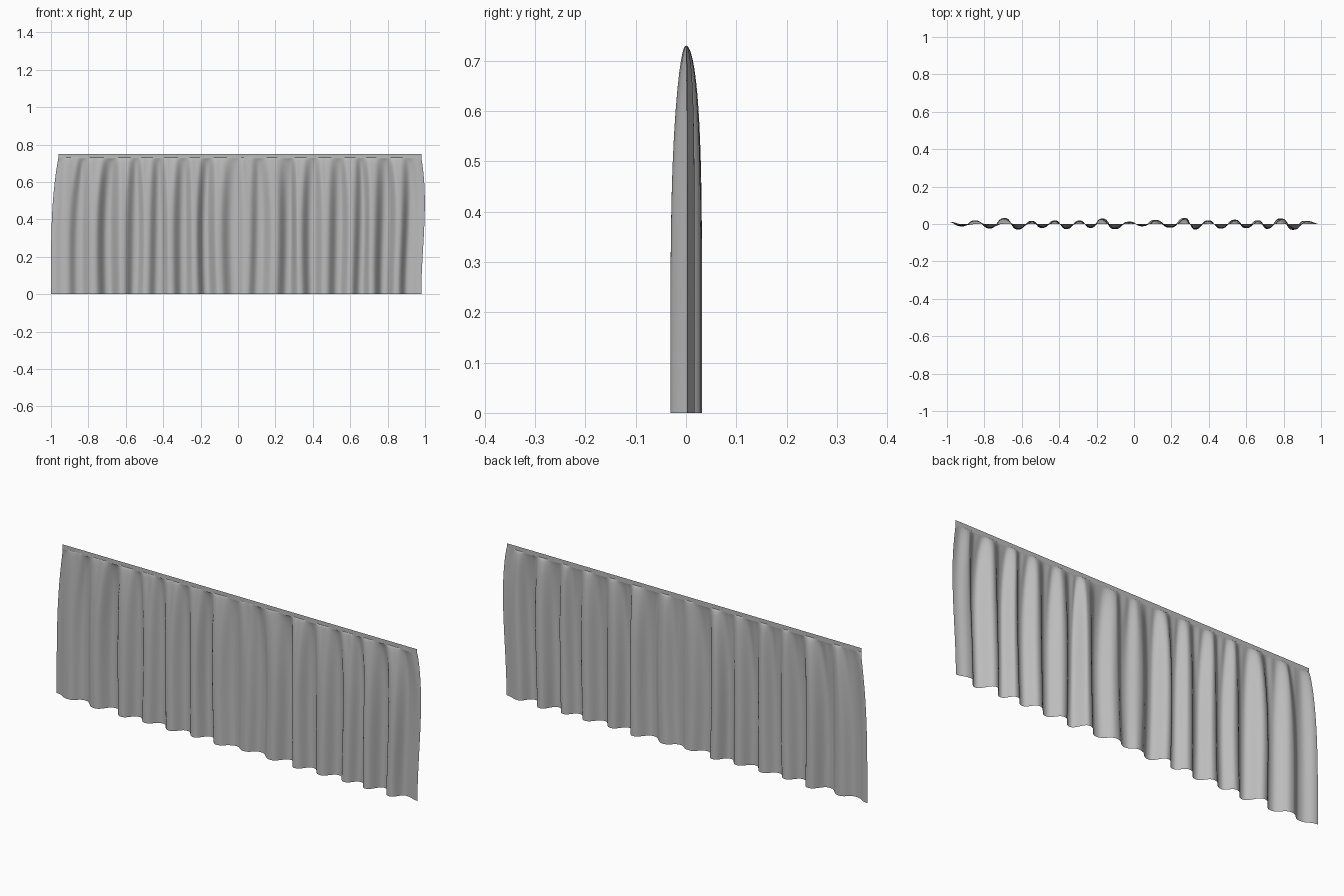
import bpy, bmesh, math, random

if "Cube" in bpy.data.objects:
    bpy.data.objects.remove(bpy.data.objects["Cube"], do_unlink=True)
random.seed(4)

DROP, TOP = 0.73, 0.75
# Hem outline: alternating front and back folds as (x, y)
FOLDS = [(-1.0, 0.012), (-0.92, -0.013), (-0.85, 0.02), (-0.77, -0.024), (-0.69, 0.032),
         (-0.62, -0.03), (-0.55, 0.016), (-0.495, -0.021), (-0.425, 0.019), (-0.36, -0.027),
         (-0.29, 0.019), (-0.23, -0.021), (-0.165, 0.029), (-0.1, -0.027), (-0.02, 0.014),
         (0.04, -0.012), (0.11, 0.022), (0.19, -0.02), (0.27, 0.032), (0.33, -0.029),
         (0.4, 0.02), (0.465, -0.025), (0.54, 0.023), (0.6, -0.022), (0.665, 0.02),
         (0.72, -0.026), (0.79, 0.03), (0.86, -0.031), (0.925, 0.017), (1.0, 0.002)]
LEAN = [random.uniform(-0.012, 0.012) for f in FOLDS]
GATHER = [random.uniform(0.3, 1.0) for f in FOLDS]

cloth = bpy.data.materials.new("grey cloth")
cloth.use_nodes = True
cloth.diffuse_color = (0.5, 0.5, 0.5, 1)
cloth.node_tree.nodes["Principled BSDF"].inputs["Base Color"].default_value = (0.5, 0.5, 0.5, 1)


def cloth_point(x, z):
    """Place one point of the sheet: deep folds low down, tight gathers near the top."""
    i = max(k for k in range(len(FOLDS) - 1) if FOLDS[k][0] <= x + 1e-6)
    (xa, ya), (xb, yb) = FOLDS[i], FOLDS[i + 1]
    t = min(max((x - xa) / (xb - xa), 0), 1)
    s = t * t * (3 - 2 * t)
    s = 0.4 * s + 0.6 * s * s * (3 - 2 * s)
    u = z / DROP
    depth = math.sqrt(max(0, 1 - u ** 5))
    fold = (ya + (yb - ya) * s) * (1 - 0.25 * u ** 4)
    tuck = GATHER[i] * (1 - t) + GATHER[i + 1] * t
    gather = 0.011 * tuck * u ** 4 * math.sin(math.tau * (i + t) + 2 * tuck)
    y = depth * (fold + gather)
    y = max(-0.032, min(0.032, y))
    # Side edges pull in toward the heading, and each fold leans a little
    pull = 0.04 * u ** 3.5 if x < 0 else -0.02 * (1 - 4 * u * (1 - u) * u * 1.6)
    lean = (LEAN[i] * (1 - t) + LEAN[i + 1] * t) * math.sin(math.pi * u) * (1 - x * x)
    return x + pull * abs(x) ** 3 + lean, y, z


def sheet(name, columns, rows, place):
    bm = bmesh.new()
    grid = [[bm.verts.new(place(x, z)) for x in columns] for z in rows]
    for low, high in zip(grid, grid[1:]):
        for k in range(len(columns) - 1):
            bm.faces.new((low[k], low[k + 1], high[k + 1], high[k]))
    for face in bm.faces:
        face.smooth = True
    mesh = bpy.data.meshes.new(name)
    bm.to_mesh(mesh)
    bm.free()
    mesh.materials.append(cloth)
    obj = bpy.data.objects.new(name, mesh)
    bpy.context.collection.objects.link(obj)
    return obj


def span(a, b, n):
    return [a + (b - a) * k / n for k in range(n + 1)]


# Rows get closer toward the heading
rows = [DROP * (1 - (1 - k / 36) ** 2) for k in range(37)]


def lapped(x, z):
    px, py, pz = cloth_point(x, z)
    return px, py - 0.004 * math.exp(-abs(x + 0.045) * 30) * (1 - z / DROP), pz


# Two panels lapping at the middle
sheet("right_panel", span(-1.0, -0.035, 320), rows, cloth_point)
sheet("left_panel", span(-0.045, 1.0, 340), rows, lapped)

# Flat heading band along the top
sheet("heading_band", span(-0.96, 0.98, 2), [DROP - 0.004, TOP], lambda x, z: (x, 0, z))
